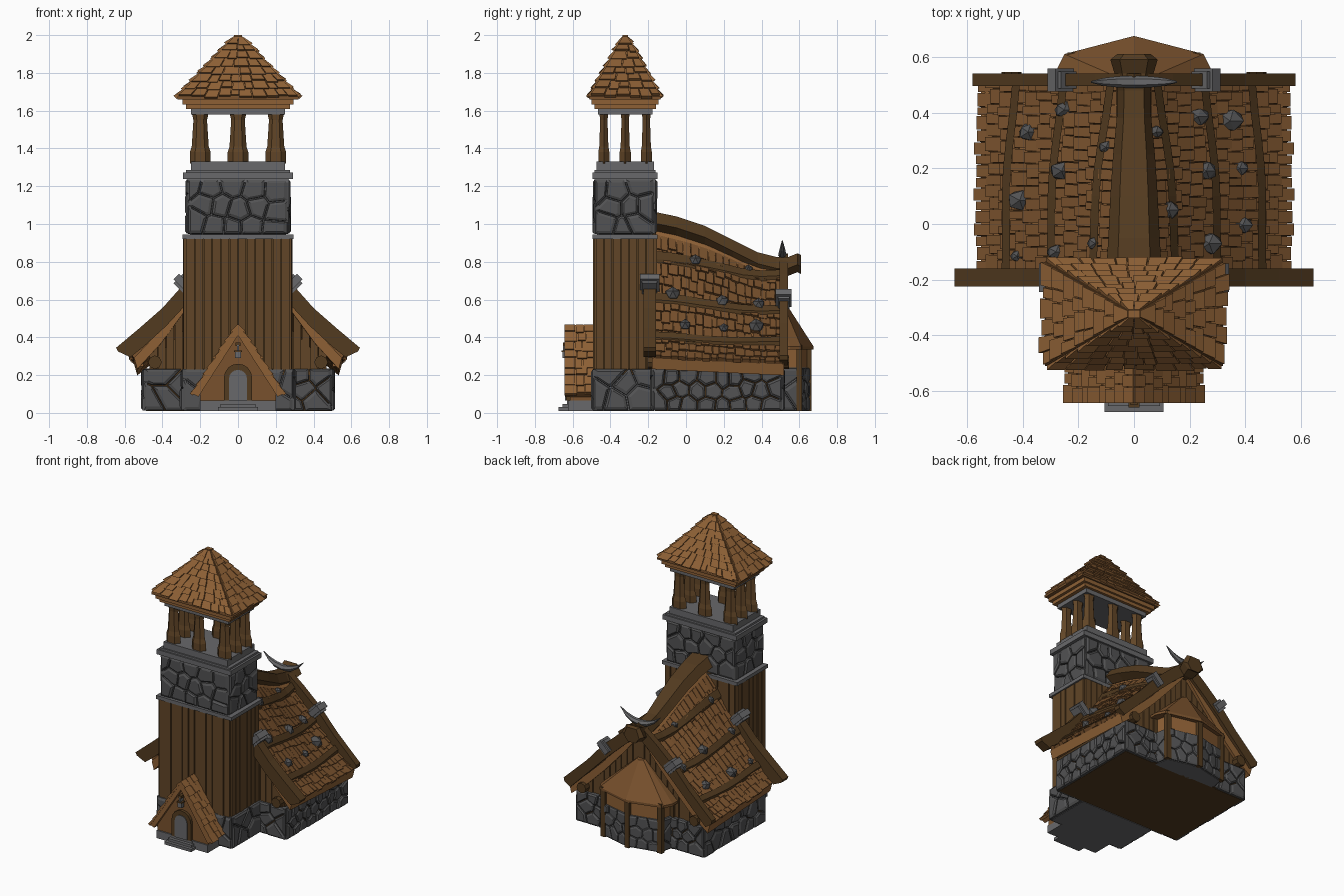
import bpy, bmesh, math, random
from mathutils import Vector as V

if "Cube" in bpy.data.objects:
    bpy.data.objects.remove(bpy.data.objects["Cube"])
random.seed(4)
R = random.uniform

def mat(name, c):
    m = bpy.data.materials.new(name)
    m.diffuse_color = (*c, 1)
    m.use_nodes = True
    m.node_tree.nodes["Principled BSDF"].inputs["Base Color"].default_value = m.diffuse_color
    return m
DARK, WOOD = mat("dark_wood", (.085, .043, .014)), mat("wood", (.12, .06, .02))
TILE, TAN = mat("shingle", (.19, .083, .026)), mat("tan_wood", (.27, .118, .036))
ROCK, GREY = mat("rock", (.085, .085, .087)), mat("cut_stone", (.14, .14, .145))

# ---- helpers: each part is (verts, faces); build() joins parts into an object
def build(name, m, parts):
    vs, fs = [], []
    for v, f in parts:
        fs += [[i + len(vs) for i in q] for q in f]
        vs += v
    me = bpy.data.meshes.new(name)
    me.from_pydata([tuple(p) for p in vs], [], fs)
    bm = bmesh.new(); bm.from_mesh(me)
    bmesh.ops.recalc_face_normals(bm, faces=bm.faces)
    bm.to_mesh(me); bm.free()
    me.materials.append(m)
    bpy.context.collection.objects.link(bpy.data.objects.new(name, me))

def loft(rings):
    n = len(rings[0])
    fs = [[k*n+i, k*n+(i+1) % n, (k+1)*n+(i+1) % n, (k+1)*n+i] for k in range(len(rings)-1) for i in range(n)]
    fs += [list(range(n))[::-1], [(len(rings)-1)*n+i for i in range(n)]]
    return [p for r in rings for p in r], fs

def rect(x0, x1, y0, y1): return [(x0, y0), (x1, y0), (x1, y1), (x0, y1)]
def slab(poly, z0, z1): return loft([[(x, y, z) for x, y in poly] for z in (z0, z1)])
def box(x0, x1, y0, y1, z0, z1): return slab(rect(x0, x1, y0, y1), z0, z1)
def prism(prof, y0, y1): return loft([[(x, y, z) for x, z in prof] for y in (y0, y1)])
def mirrored(parts): return parts + [([(-p[0], p[1], p[2]) for p in v], f) for v, f in parts]
def lerp(a, b, t): return a + (b - a) * t
def interp(tab, t):
    for (a, p), (b, q) in zip(tab, tab[1:]):
        if t <= b: return lerp(p, q, (t - a) / (b - a))
    return tab[-1][1]

def clip(poly, p, q):  # keep the side of the bisector nearer p
    m, d, out = (p + q) / 2, q - p, []
    for a, b in zip(poly, poly[1:] + poly[:1]):
        sa, sb = (a - m).dot(d), (b - m).dot(d)
        if sa <= 0: out.append(a)
        if sa * sb < 0: out.append(a.lerp(b, sa / (sa - sb)))
    return out

def masonry(path, z0, z1, size, depth=.022):  # irregular stones along a counter-clockwise path
    parts = []
    for a, b in zip(path, path[1:]):
        a, b = V((*a, 0)), V((*b, 0))
        L, H, d = (b - a).length, z1 - z0, (b - a).normalized()
        n = V((d.y, -d.x, 0))
        c, r = max(1, round(L / size)), max(1, round(H / size))
        seeds = [V(((i + .5 + .25 * (j % 2 * 2 - 1) + R(-.3, .3)) * L / c, (j + .5 + R(-.3, .3)) * H / r)) for i in range(c) for j in range(r)]
        for s in seeds:
            poly = [V((-.012, 0)), V((L + .012, 0)), V((L + .012, H)), V((-.012, H))]
            for t in seeds:
                if t is not s: poly = clip(poly, s, t)
            if len(poly) < 3: continue
            mid, h = sum(poly, V((0, 0))) / len(poly), depth * R(.75, 1.2)
            rings = [[a + d * q.x + n * o + V((0, 0, z0 + q.y)) for q in (mid + (p - mid) * k for p in poly)]
                     for k, o in ((.97, -.01), (.92, h * .65), (.68, h))]
            parts.append(loft(rings))
    return parts

def planks(path, z0, top, w=.045):
    parts = []
    for a, b in zip(path, path[1:]):
        a, b = V((*a, 0)), V((*b, 0))
        d = (b - a).normalized(); n = V((d.y, -d.x, 0))
        c = max(1, round((b - a).length / w)); s = (b - a) / c
        for i in range(c):
            p, q, o = a + s * (i + .05), a + s * (i + .95), n * R(.007, .016)
            ring = [p - n * .01, q - n * .01, q + o, p + o]
            parts.append(loft([[v + V((0, 0, z0)) for v in ring], [v + V((0, 0, top(v.x, v.y))) for v in ring]]))
    return parts

def shingles(surf, rows, w, t=.016):  # surf(u, v): v runs down the slope
    parts = []
    for r in range(rows):
        v0, v1 = max(0, (r - .25) / rows), (r + 1) / rows
        n = max(1, round((surf(1, v1) - surf(0, v1)).length / w))
        cuts = [0] + [(i + R(-.2, .2) + .25 * (r % 2)) / n for i in range(1, n)] + [1]
        for a, b in zip(cuts, cuts[1:]):
            e = min(1.03, v1 + R(-.2, .2) / rows); g = .04 * (b - a)
            q = [surf(a + g, v0), surf(b - g, v0), surf(b - g, e), surf(a + g, e)]
            nm = (q[2] - q[0]).cross(q[3] - q[1]).normalized()
            if nm.z < 0: nm = -nm
            h = t * R(.8, 1.3)
            parts.append(loft([[p - nm * .004 for p in q], [q[0] + nm * .004, q[1] + nm * .004, q[2] + nm * h, q[3] + nm * h]]))
    return parts

def quad_surf(tl, tr, bl, br):
    tl, tr, bl, br = map(V, (tl, tr, bl, br))
    return lambda u, v: tl.lerp(tr, u).lerp(bl.lerp(br, u), v)

# ---- nave roof shape
RIDGE = [(-.3, 1.06), (-.16, 1.035), (0, .99), (.1, .955), (.2, .91), (.3, .855), (.42, .81), (.56, .8)]
def zr(x, y):
    e = lerp(.285, .255, (y + .16) / .66)
    return e + (interp(RIDGE, y) - e) * max(0, 1 - abs(x) / .56) ** 1.2
ys = [-.18, -.09, 0, .1, .2, .3, .4, .52]
xs = [-.55, -.42, -.28, -.14, 0, .14, .28, .42, .55]
build("nave_roof_deck", TAN, [loft([[(x, y, zr(x, y)) for x in xs] + [(x * .97, y, zr(x, y) - .06) for x in xs[::-1]] for y in ys])])
def nave_surf(u, v):
    x, y = .06 + .5 * v, lerp(-.17, .51, u)
    return V((x, y, zr(x, y) + .003))
build("nave_roof_shingles", TILE, mirrored(shingles(nave_surf, 11, .042)))

# battens along the roof
def batten(xa, xb):
    rings = []
    for y in ys:
        x = lerp(xa, xb, (y + .18) / .7) + .008 * math.sin(y * 9)
        rings.append([(x + dx, y, zr(x + dx, y) + o) for dx, o in ((-.014, 0), (.014, 0), (.014, .036), (-.014, .036))])
    return loft(rings)
build("roof_battens", DARK, mirrored([batten(.16, .09), batten(.31, .26), batten(.47, .43)]))

# ridge beam, flaring into a knob at the back
rb = [(-.17, .10, 1.065), (-.05, .092, 1.04), (.1, .085, .99), (.25, .075, .915), (.38, .062, .85), (.48, .06, .825),
      (.54, .07, .825), (.59, .085, .845), (.61, .06, .835)]
build("ridge_beam", DARK, [loft([[(-w, y, z - .06), (-w * .6, y, z), (w * .6, y, z), (w, y, z - .06), (w * .5, y, z - .1), (-w * .5, y, z - .1)] for y, w, z in rb])])

# barge boards, front and back
fb = [(0, 1.06), (.15, .85), (.28, .69), (.4, .555), (.52, .45), (.645, .345), (.635, .325), (.57, .295), (.5, .35), (.38, .46), (.26, .59), (.13, .75), (0, .95)]
bb = [(0, .845), (.14, .735), (.27, .62), (.4, .475), (.58, .305), (.575, .28), (.53, .25), (.38, .4), (.25, .53), (.13, .64), (0, .75)]
build("front_barge_boards", DARK, mirrored([prism(fb, -.225, -.16)]))
build("back_barge_boards", DARK, mirrored([prism(bb, .495, .54)]))

# grey clamps on the barge boards
def clamp(x, z, y0, y1):
    pts = [(-.035, -.05), (.035, -.05), (.035, .03), (-.035, .03)]
    big = prism([(x + (a + b) * .7, z + (b - a) * .7) for a, b in pts], y0, y1)
    small = prism([(x + (a * .5 + b) * .7, z + (b - a * .5) * .7) for a, b in ((-.04, -.05), (.04, -.05), (.04, .045), (-.04, .045))], y0 - .012, y1 + .012)
    return [big, small]
build("barge_clamps", GREY, mirrored(clamp(.295, .69, -.232, -.153) + clamp(.265, .61, .487, .547)))

# horns on the back ridge
horn = [(0, .835, .022), (.06, .845, .02), (.11, .87, .014), (.155, .91, .003)]
build("ridge_horns", GREY, mirrored([loft([[(x, .51 + r * math.cos(a), z + r * math.sin(a)) for a in (0, 1.05, 2.09, 3.14, 4.19, 5.24)] for x, z, r in horn])]))

# loose boulders resting on the roof
def boulder(x, y, r):
    bm = bmesh.new()
    bmesh.ops.create_icosphere(bm, subdivisions=1, radius=r)
    c = V((x, y, zr(x, y) + .015))
    out = [c + V((p.co.x * R(.9, 1.25), p.co.y * R(.8, 1.05), p.co.z * .95)) for p in bm.verts], [[q.index for q in f.verts] for f in bm.faces]
    bm.free()
    return out
spots = [(-.38, .33, .036), (-.25, .41, .036), (-.26, .19, .042), (-.41, .085, .044), (-.42, -.115, .024), (-.28, -.1, .03), (-.14, -.07, .03),
         (-.1, .275, .026), (.08, .33, .026), (.23, .385, .038), (.345, .37, .046), (.26, .19, .038), (.38, .2, .028), (.125, .05, .036), (.39, -.005, .036), (.27, -.07, .044)]
build("roof_boulders", ROCK, [boulder(*s) for s in spots])

# ---- nave body
build("nave_floor_and_core", DARK, [box(-.488, .488, -.165, .5, .01, .22)])
build("nave_stone_base", ROCK, masonry([(-.488, .5), (-.488, -.165), (-.28, -.165)], .01, .235, .1) + masonry([(.28, -.165), (.488, -.165), (.488, .5), (-.488, .5)], .01, .235, .085))
gx = [-.46, -.3, -.15, 0, .15, .3, .46]
gable = [(x, max(.25, zr(x, .5) - .05)) for x in gx] + [(.46, .2), (-.46, .2)]
build("nave_walls", WOOD, [prism(gable, -.16, .485)])
build("nave_gable_planks", WOOD, planks([(-.47, -.16), (.47, -.16)], .2, lambda x, y: zr(x, -.16) - .04) + planks([(.47, .485), (-.47, .485)], .2, lambda x, y: zr(x, .5) - .04))
circ = [(.44 + .036 * math.cos(i * math.pi / 4), .268 + .036 * math.sin(i * math.pi / 4)) for i in range(8)]
build("eave_logs", DARK, mirrored([prism(circ, -.205, .545)]))
build("eave_boards", TAN, mirrored([box(.5, .535, -.16, .495, .245, .285)]))

# ---- apse at the back
ap = [(.235, .49), (.215, .595), (0, .645), (-.215, .595), (-.235, .49)]
build("apse_core", GREY, [slab(ap, .01, .24)])
build("apse_upper_wall", TAN, [slab(ap, .235, .36)])
build("apse_stones", ROCK, masonry(ap, .01, .24, .08, .016))
build("apse_posts", DARK, [box(x * 1.03 - .018, x * 1.03 + .018, y - .01, y + .02, .01, .36) for x, y in ap])
eave = [(.28, .48), (.28, .55), (.25, .61), (0, .675), (-.25, .61), (-.28, .55), (-.28, .48)]
build("apse_roof", TILE, [loft([[(x, y, .335) for x, y in eave], [(x, y, .352) for x, y in eave], [(x * .1, .48 + (y - .48) * .25, .58) for x, y in eave]])])

# ---- tower
tb = rect(-.283, .283, -.48, -.17)
build("tower_base_core", GREY, [slab(tb, .01, .23)])
build("tower_stone_base", ROCK, masonry([tb[3]] + tb[:3], .01, .235, .105))
build("tower_timber_core", DARK, [slab(rect(-.272, .272, -.475, -.17), .2, .93)])
tc = rect(-.275, .275, -.478, -.168)
build("tower_planks", WOOD, planks(tc + tc[:1], .2, lambda x, y: .925))
build("tower_ledges", GREY, [box(-.295, .295, -.495, -.152, .92, .945), box(-.268, .268, -.485, -.165, 1.22, 1.24), box(-.29, .29, -.495, -.152, 1.238, 1.272),
      slab(rect(-.275, .275, -.485, -.162), 1.27, 1.285), box(-.25, .25, -.475, -.17, 1.285, 1.33), box(-.25, .25, -.465, -.178, 1.58, 1.612)])
build("tower_stone_core", ROCK, [box(-.255, .255, -.47, -.178, .94, 1.24)])
ts = rect(-.255, .255, -.47, -.178)
build("tower_upper_stones", ROCK, masonry(ts + ts[:1], .945, 1.24, .105))

# belfry posts
def post(x, y):
    k = [(a * math.pi / 3) for a in range(6)]
    return loft([[(x + rx * math.cos(a), y + rx * .62 * math.sin(a), z) for a in k] for z, rx in ((1.32, .055), (1.38, .055), (1.41, .045), (1.55, .036), (1.585, .044))])
build("belfry_posts", WOOD, [post(x, y) for x in (-.2, 0, .2) for y in (-.435, -.322, -.21) if x or y != -.322])

# tower roof
build("tower_roof_trim", TAN, [box(-.275, .275, -.485, -.16, 1.61, 1.635), box(-.295, .295, -.5, -.145, 1.633, 1.665)])
E, T = rect(-.32, .32, -.51, -.135), rect(-.02, .02, -.335, -.31)
build("tower_roof_core", TILE, [loft([[(*p, 1.66) for p in E], [(*p, 1.675) for p in E], [(*p, 1.99) for p in T]])])
tiles = []
for i in range(4):
    j = (i + 1) % 4
    tiles += shingles(quad_surf((*T[i], 1.99), (*T[j], 1.99), (*E[i], 1.672), (*E[j], 1.672)), 8, .065)
build("tower_roof_shingles", TAN, tiles + [box(-.022, .022, -.337, -.308, 1.975, 2.0)])

# ---- porch
build("porch_plinth", GREY, [box(-.2, .2, -.625, -.47, .01, .065)])
build("porch_wall", TILE, [prism([(-.2, .06), (.2, .06), (.2, .12), (0, .43), (-.2, .12)], -.615, -.47)])
build("porch_roof_frame", TAN, mirrored([prism([(0, .465), (.237, .1), (.21, .085), (0, .41)], -.64, -.47)]))
build("porch_shingles", TAN, mirrored(shingles(quad_surf((0, -.645, .466), (0, -.49, .466), (.24, -.645, .1), (.24, -.49, .1)), 8, .05, .013)))
def arch(w, h): return [(-w, .065), (w, .065)] + [(w * math.cos(a * math.pi / 8), h + w * math.sin(a * math.pi / 8)) for a in range(9)]
build("door_frame", DARK, [prism(arch(.075, .185), -.635, -.6)])
build("door", GREY, [prism(arch(.048, .18), -.64, -.6)])
build("porch_steps", GREY, [box(-.105 + .012 * i, .105 - .012 * i, -.675 + .022 * i, -.6, .01 + .018 * i, .03 + .018 * i) for i in range(3)])
build("porch_lantern", GREY, [box(-.016, .016, -.655, -.625, .29, .325), box(-.006, .006, -.65, -.62, .325, .36)])
build("lantern_hook", DARK, [box(-.012, .012, -.65, -.6, .355, .372), box(-.02, .02, -.658, -.622, .322, .33)])
